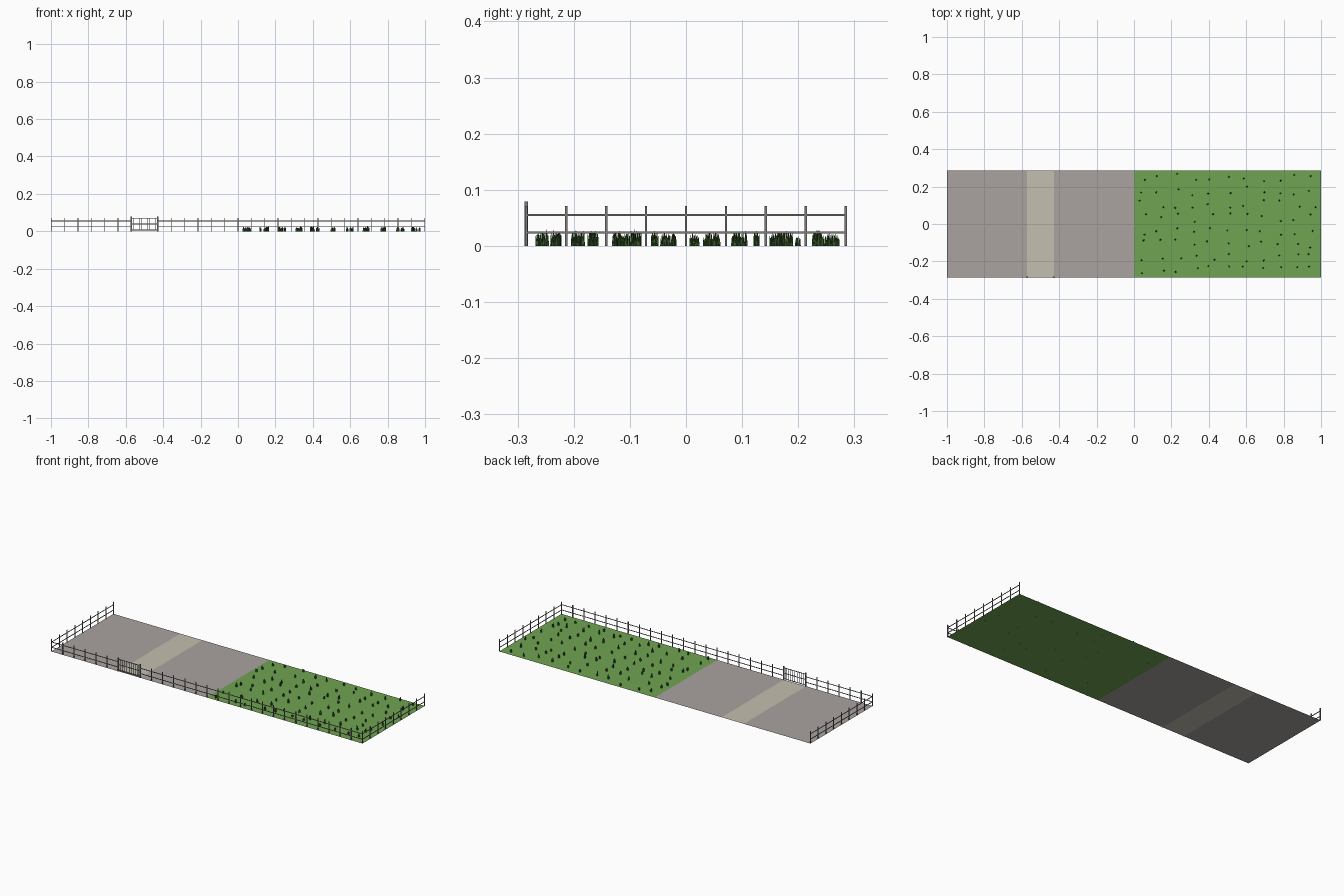
import bpy, bmesh, math, random
from mathutils import Matrix, Vector

if "Cube" in bpy.data.objects:
    bpy.data.objects.remove(bpy.data.objects["Cube"])

random.seed(7)
X, Y = 0.998, 0.2845          # half extents of the fence line
GATE = (-0.571, -0.429)       # gate opening along the front


def material(name, rgb):
    m = bpy.data.materials.new(name)
    m.diffuse_color = (*rgb, 1)
    m.use_nodes = True
    m.node_tree.nodes["Principled BSDF"].inputs["Base Color"].default_value = m.diffuse_color
    return m


def finish(name, bm, mat=None):
    mesh = bpy.data.meshes.new(name)
    bm.to_mesh(mesh)
    bm.free()
    ob = bpy.data.objects.new(name, mesh)
    bpy.context.collection.objects.link(ob)
    if mat:
        mesh.materials.append(mat)
    return ob


def box(bm, lo, hi):
    lo, hi = Vector(lo), Vector(hi)
    size = hi - lo
    bmesh.ops.create_cube(bm, size=1, matrix=Matrix.Translation((lo + hi) / 2)
                          @ Matrix.Diagonal((*size, 1)))


def post(bm, x, y, h, w):
    box(bm, (x - w / 2, y - w / 2, 0), (x + w / 2, y + w / 2, h))


def rail(bm, a, b, z, t=0.003):
    h = t / 2
    box(bm, (min(a[0], b[0]) - h, min(a[1], b[1]) - h, z - h),
        (max(a[0], b[0]) + h, max(a[1], b[1]) + h, z + h))


def ground(name, x0, x1, mat):
    bm = bmesh.new()
    bm.faces.new([bm.verts.new(p) for p in
                  ((x0, -0.2857, 0), (x1, -0.2857, 0), (x1, 0.2857, 0), (x0, 0.2857, 0))])
    finish(name, bm, mat)


# Ground areas
gravel = material("gravel", (0.40, 0.37, 0.35))
ground("gravel_left", -1, GATE[0], gravel)
ground("path", GATE[0], GATE[1], material("path", (0.55, 0.52, 0.43)))
ground("gravel_right", GATE[1], 0, gravel)
ground("lawn", 0, 1, material("lawn", (0.16, 0.37, 0.085)))

# Fence posts on the front and both ends
metal = material("metal", (0.2, 0.2, 0.2))
bm = bmesh.new()
for i in range(29):
    x = -X + i * 2 * X / 28
    if not GATE[0] - 0.01 < x < GATE[1] + 0.01:
        post(bm, x, -Y, 0.071, 0.004)
for s in (-1, 1):
    for j in range(1, 9):
        post(bm, s * X, -Y + j * Y / 4, 0.071, 0.004)
finish("fence_posts", bm, metal)

# Fence rails
bm = bmesh.new()
for z in (0.024, 0.055):
    rail(bm, (-X, -Y), (GATE[0], -Y), z)
    rail(bm, (GATE[1], -Y), (X, -Y), z)
    for s in (-1, 1):
        rail(bm, (s * X, -Y), (s * X, Y), z)
finish("fence_rails", bm, metal)

# Gate
bm = bmesh.new()
for x in GATE:
    post(bm, x, -Y, 0.079, 0.006)
finish("gate_posts", bm, metal)
bm = bmesh.new()
for z in (0.007, 0.039, 0.070):
    rail(bm, (GATE[0], -Y), (GATE[1], -Y), z)
for i in range(1, 10):
    x = GATE[0] + i * (GATE[1] - GATE[0]) / 10
    box(bm, (x - 0.001, -Y - 0.001, 0.006), (x + 0.001, -Y + 0.001, 0.071))
finish("gate_leaf", bm, metal)

# Small spiky shrubs scattered on a jittered grid
bm = bmesh.new()
for i in range(11):
    for j in range(8):
        cx = 0.05 + i * 0.0905 + random.uniform(-0.022, 0.022)
        cy = -0.247 + j * 0.0706 + random.uniform(-0.024, 0.024)
        h = random.uniform(0.018, 0.029)
        for k in range(10):
            a = k * 2.4 + random.random()
            r = 0.0042 * math.sqrt(k / 10)
            bh = h * (1 - 0.4 * k / 10) * random.uniform(0.85, 1.05)
            m = (Matrix.Translation((cx + r * math.cos(a), cy + r * math.sin(a), 0))
                 @ Matrix.Rotation(a, 4, 'Z') @ Matrix.Rotation(0.06, 4, 'Y')
                 @ Matrix.Translation((0, 0, bh / 2)))
            bmesh.ops.create_cone(bm, cap_ends=False, segments=4, radius1=0.0018,
                                  radius2=0.0004, depth=bh, matrix=m)
finish("shrubs", bm, material("shrub_leaf", (0.045, 0.11, 0.025)))
